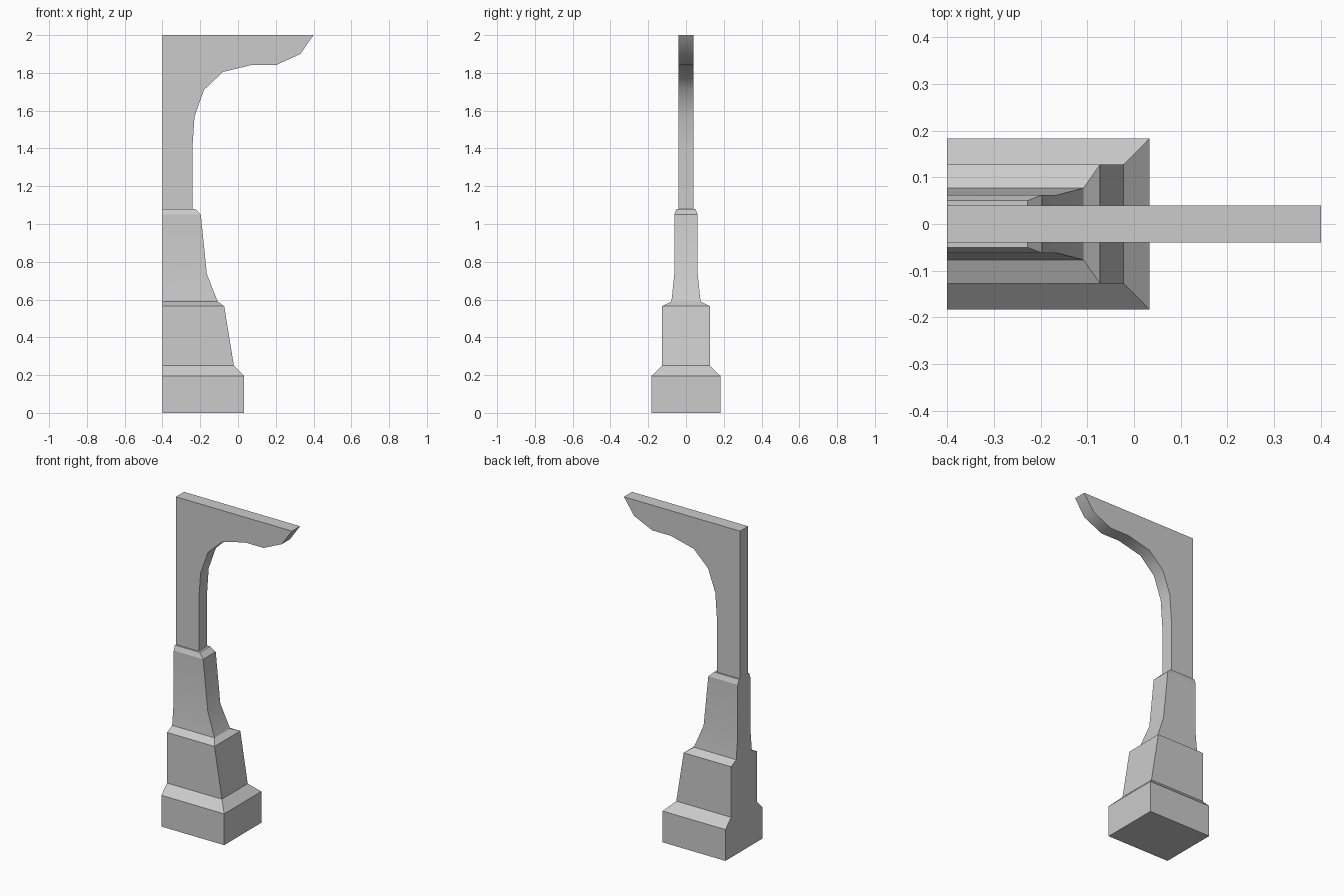
import bpy, bmesh, math

if "Cube" in bpy.data.objects:
    bpy.data.objects.remove(bpy.data.objects["Cube"])

BACK = -0.4  # flat wall side shared by all parts


def finish(name, bm, angle):
    bmesh.ops.recalc_face_normals(bm, faces=bm.faces)
    mesh = bpy.data.meshes.new(name)
    bm.to_mesh(mesh)
    bm.free()
    obj = bpy.data.objects.new(name, mesh)
    bpy.context.collection.objects.link(obj)
    bpy.ops.object.select_all(action='DESELECT')
    obj.select_set(True)
    bpy.context.view_layer.objects.active = obj
    bpy.ops.object.shade_smooth_by_angle(angle=math.radians(angle))
    return obj


def loft(name, sections):
    """Stack of rectangles (z, front x, half depth), flat at the back."""
    bm = bmesh.new()
    rings = [[bm.verts.new(p) for p in ((BACK, -h, z), (x, -h, z), (x, h, z), (BACK, h, z))]
             for z, x, h in sections]
    for a, b in zip(rings, rings[1:]):
        for i in range(3):
            bm.faces.new((a[i], a[i + 1], b[i + 1], b[i]))
    # one flat back panel, plus end caps
    bm.faces.new([r[0] for r in rings] + [r[3] for r in reversed(rings)])
    bm.faces.new(rings[0])
    bm.faces.new(rings[-1])
    return finish(name, bm, 20)


def extrude_profile(name, profile, half):
    """Extrude an x-z outline symmetrically along y."""
    bm = bmesh.new()
    face = bm.faces.new([bm.verts.new((x, -half, z)) for x, z in profile])
    new = bmesh.ops.extrude_face_region(bm, geom=[face], use_keep_orig=True)['geom']
    bmesh.ops.translate(bm, vec=(0, 2 * half, 0),
                        verts=[v for v in new if isinstance(v, bmesh.types.BMVert)])
    return finish(name, bm, 35)


# Stepped, tapering pedestal
loft("pedestal", [
    (0.0, 0.033, 0.183), (0.195, 0.033, 0.183),
    (0.25, -0.022, 0.127), (0.565, -0.073, 0.127),
    (0.59, -0.108, 0.077), (0.735, -0.165, 0.062),
    (1.05, -0.197, 0.062), (1.08, -0.228, 0.05)])

# Thin post curving out into a cantilevered bracket arm
extrude_profile("bracket_arm", [
    (BACK, 1.08), (-0.242, 1.08), (-0.242, 1.40), (-0.23, 1.57),
    (-0.18, 1.71), (-0.08, 1.805), (0.077, 1.843), (0.205, 1.843),
    (0.33, 1.90), (0.4, 2.0), (BACK, 2.0)], 0.04)
